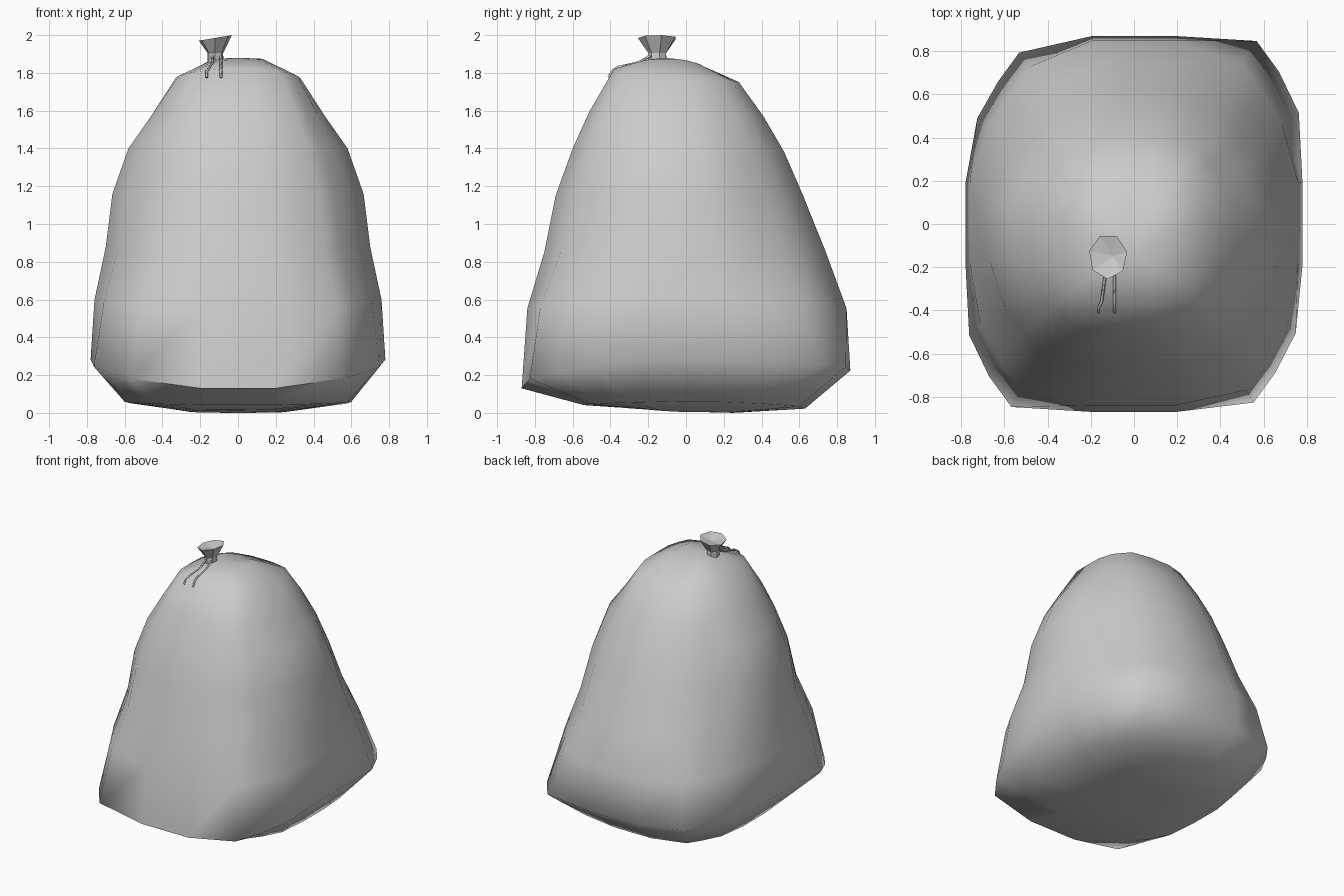
import bpy, bmesh, math

if "Cube" in bpy.data.objects:
    bpy.data.objects.remove(bpy.data.objects["Cube"])


def loft(name, rings, dip):
    """Skin closed rings of points, face at the start, fan to a point at the end."""
    bm = bmesh.new()
    loops = [[bm.verts.new(p) for p in r] for r in rings]
    n = len(loops[0])
    for a, b in zip(loops, loops[1:]):
        for i in range(n):
            j = (i + 1) % n
            bm.faces.new((a[i], a[j], b[j], b[i]))
    bm.faces.new(list(reversed(loops[0])))
    c = bm.verts.new(dip)
    for i in range(n):
        bm.faces.new((loops[-1][i], loops[-1][(i + 1) % n], c))
    bmesh.ops.recalc_face_normals(bm, faces=bm.faces)
    me = bpy.data.meshes.new(name)
    bm.to_mesh(me)
    bm.free()
    ob = bpy.data.objects.new(name, me)
    bpy.context.collection.objects.link(ob)
    return ob


# Rounded-square cross-section, one quadrant mirrored to four
quad = [(1, 0.22), (0.96, 0.58), (0.84, 0.79), (0.71, 0.95), (0.25, 1)]
section = (quad + [(-x, y) for x, y in reversed(quad)]
           + [(-x, -y) for x, y in quad] + [(x, -y) for x, y in reversed(quad)])

# Sack levels: half width, front y, back y, z at front / back / sides, corner fullness
levels = [
    (0.25, -0.22, 0.25, 0.025, 0.0, 0.005, 1),
    (0.60, -0.54, 0.63, 0.04, 0.02, 0.06, 1),
    (0.78, -0.87, 0.87, 0.12, 0.22, 0.29, 1),
    (0.76, -0.84, 0.85, 0.55, 0.55, 0.60, 0.92),
    (0.70, -0.75, 0.74, 0.85, 0.85, 0.88, 0.88),
    (0.665, -0.69, 0.62, 1.15, 1.15, 1.16, 0.865),
    (0.58, -0.60, 0.52, 1.40, 1.38, 1.40, 0.865),
    (0.46, -0.51, 0.41, 1.60, 1.57, 1.57, 0.9),
    (0.33, -0.38, 0.28, 1.825, 1.75, 1.77, 0.94),
    (0.13, -0.22, 0.08, 1.865, 1.83, 1.875, 1),
]
rings = []
for hw, yf, yb, zf, zb, zs, full in levels:
    ring = []
    for u, v in section:
        w = v * v / (u * u + v * v)
        corner = min(1, max(0, (abs(u) + abs(v) - 1.25) / 0.38))
        # Front corners fuller, back left slacker, opposite base corners pulled out
        f = full
        if v < 0 and full < 1:
            f += 0.045
        if u < 0 < v:
            f -= 0.04 if full == 1 else 0.02
        if hw == 0.78 and u * v > 0:
            f += 0.025
        k = 1 + (f - 1) * corner
        z_end = zb if v > 0 else zf
        ring.append((max(-0.78, min(0.78, u * k * hw)),
                     max(-0.87, (yf + yb) / 2 + v * k * (yb - yf) / 2),
                     zs + (z_end - zs) * w))
    rings.append(ring)
sack = loft("sack_body", rings, dip=(0, -0.12, 1.88))
for p in sack.data.polygons:
    p.use_smooth = True
# Crease along the front bottom edge
co = sack.data.vertices
for e in sack.data.edges:
    if all(co[i].co.y < -0.8 and co[i].co.z < 0.3 for i in e.vertices):
        e.use_edge_sharp = True

# Gathered neck flaring into a seven-sided mouth
neck = []
for r, z, tilt in [(0.05, 1.82, 0), (0.047, 1.905, 0), (0.1, 1.985, 0.15)]:
    neck.append([(-0.12 + 0.9 * r * math.cos(a), -0.15 + 1.05 * r * math.sin(a),
                  z + tilt * r * math.cos(a))
                 for a in (math.tau * i / 7 + 0.2 for i in range(7))])
loft("tied_neck", neck, dip=(-0.1, -0.15, 1.965))


# Tie cord: two loose ends lying on the sack
def cord(name, pts, r):
    cu = bpy.data.curves.new(name, 'CURVE')
    cu.dimensions = '3D'
    cu.bevel_depth = r
    cu.bevel_resolution = 0
    cu.use_fill_caps = True
    s = cu.splines.new('POLY')
    s.points.add(len(pts) - 1)
    for p, c in zip(s.points, pts):
        p.co = (*c, 1)
    ob = bpy.data.objects.new(name, cu)
    bpy.context.collection.objects.link(ob)


for side, x0, x1 in (("left", -0.135, -0.165), ("right", -0.09, -0.09)):
    cord("cord_end_" + side, [(x0, -0.19, 1.89), (x0, -0.25, 1.855),
                              ((x0 + x1) / 2, -0.36, 1.83),
                              (x1, -0.39, 1.81), (x1, -0.41, 1.775)], 0.007)
